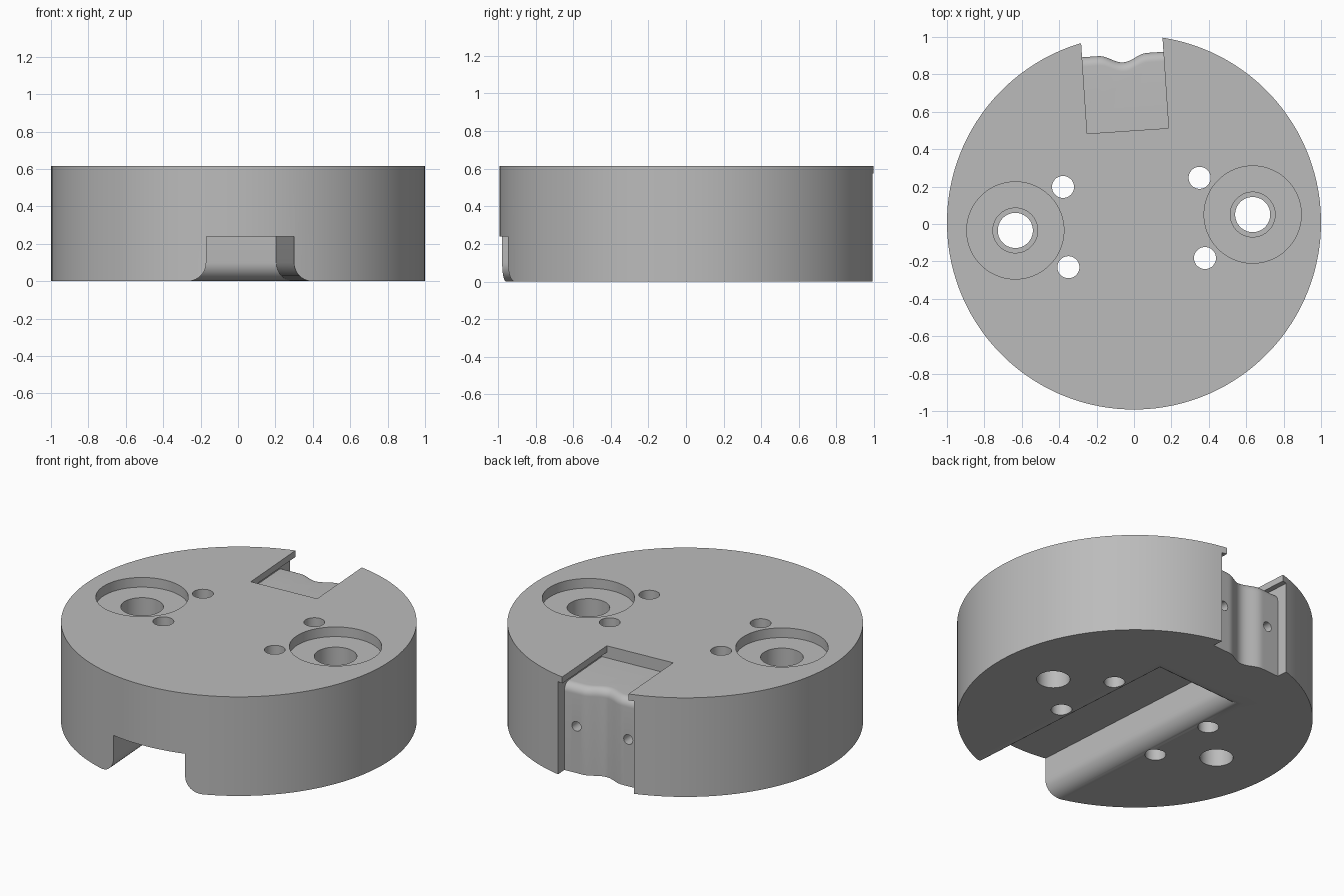
import bpy, bmesh, math
from mathutils import Matrix

if "Cube" in bpy.data.objects:
    bpy.data.objects.remove(bpy.data.objects["Cube"])

HEIGHT = 0.615
TURN = math.radians(3.83)

grey = bpy.data.materials.new("plain grey")
grey.use_nodes = True
COLOUR = (0.5, 0.5, 0.5, 1)
grey.diffuse_color = COLOUR
grey.node_tree.nodes["Principled BSDF"].inputs["Base Color"].default_value = COLOUR


def to_object(name, bm):
    bmesh.ops.recalc_face_normals(bm, faces=bm.faces)
    mesh = bpy.data.meshes.new(name)
    bm.to_mesh(mesh)
    bm.free()
    mesh.materials.append(grey)
    obj = bpy.data.objects.new(name, mesh)
    bpy.context.collection.objects.link(obj)
    return obj


def loft(name, rings):
    """Closed solid through rings of equal point count."""
    bm = bmesh.new()
    loops = [[bm.verts.new(p) for p in ring] for ring in rings]
    n = len(loops[0])
    for low, high in zip(loops, loops[1:]):
        for i in range(n):
            j = (i + 1) % n
            bm.faces.new((low[i], low[j], high[j], high[i]))
    bm.faces.new(loops[0])
    bm.faces.new(loops[-1])
    return to_object(name, bm)


def circle(x, y, z, r, n):
    return [(x + r * math.cos(math.tau * i / n), y + r * math.sin(math.tau * i / n), z)
            for i in range(n)]


def drum(name, x, y, r, z0, z1, n=48):
    return loft(name, [circle(x, y, z0, r, n), circle(x, y, z1, r, n)])


def rect(half, y0, y1, z):
    return [(-half, y0, z), (half, y0, z), (half, y1, z), (-half, y1, z)]


def cut(target, cutter):
    cutter.hide_render = True
    mod = target.modifiers.new("cut", "BOOLEAN")
    mod.operation = "DIFFERENCE"
    mod.solver = "EXACT"
    mod.object = cutter
    bpy.context.view_layer.objects.active = target
    bpy.ops.object.modifier_apply(modifier=mod.name)
    bpy.data.objects.remove(cutter)


# Main round body
body = drum("round_body", 0, 0, 1, 0, HEIGHT, 128)

# Two stepped, counterbored bolt holes and four pin holes
for side in (-1, 1):
    x = side * 0.636
    cut(body, drum("counterbore", x, 0, 0.26, HEIGHT - 0.06, 1, 64))
    cut(body, drum("bolt_recess", x, 0, 0.12, 0.25, 1))
    cut(body, drum("bolt_hole", x, 0, 0.094, -1, 1))
    for end in (-1, 1):
        cut(body, drum("pin_hole", side * 0.366, end * 0.215, 0.059, -1, 1, 32))

# Underside channel with rounded lips on the sides and the closed end
R = 0.1
HALF, END = 0.235, 0.45
rings = [rect(HALF + R, -2, END + R, -0.1)]
for i in range(11):
    a = math.pi / 2 * (1 - i / 10)
    o = R * (1 - math.cos(a))
    rings.append(rect(HALF + o, -2, END + o, R * (1 - math.sin(a))))
rings.append(rect(HALF, -2, END, 0.24))
cut(body, loft("channel", rings))

# Pocket at the back, open to the top, with a slot under each side lip
FLOOR, SLOT = 0.54, 0.25
cut(body, loft("pocket", [rect(0.218, 0.491, 2, z) for z in (FLOOR, 1)]))
cut(body, loft("slot", [rect(SLOT, 0.491, 2, z) for z in (FLOOR, 0.575)]))


# Wavy back face with a rounded top edge
def wave(z, inset):
    pts = [(-SLOT, 2, z)]
    for i in range(41):
        u = SLOT * (i / 20 - 1)
        dip = 0.021 * (1 + math.cos(math.pi * u / 0.13)) if abs(u) < 0.13 else 0
        pts.append((u, 0.9 - dip - inset, z))
    return pts + [(SLOT, 2, z)]


F = 0.05
rings = [wave(-0.1, 0)]
for i in range(9):
    a = math.pi / 2 * i / 8
    rings.append(wave(FLOOR - F + F * math.sin(a), F * (1 - math.cos(a))))
rings.append(wave(0.56, F))
cut(body, loft("wavy_face", rings))

# Two small screw holes in the back face
for side in (-1, 1):
    hole = drum("screw_hole", 0, 0, 0.03, 0, 0.5, 24)
    hole.data.transform(Matrix.Translation((side * 0.17, 1.2, 0.29))
                        @ Matrix.Rotation(math.pi / 2, 4, "X"))
    cut(body, hole)

# Turn and place the finished body, keeping edges sharp
body.data.transform(Matrix.Translation((0, 0.008, 0)) @ Matrix.Rotation(TURN, 4, "Z"))
bpy.ops.object.select_all(action="DESELECT")
body.select_set(True)
bpy.context.view_layer.objects.active = body
bpy.ops.object.shade_smooth_by_angle(angle=math.radians(30))
